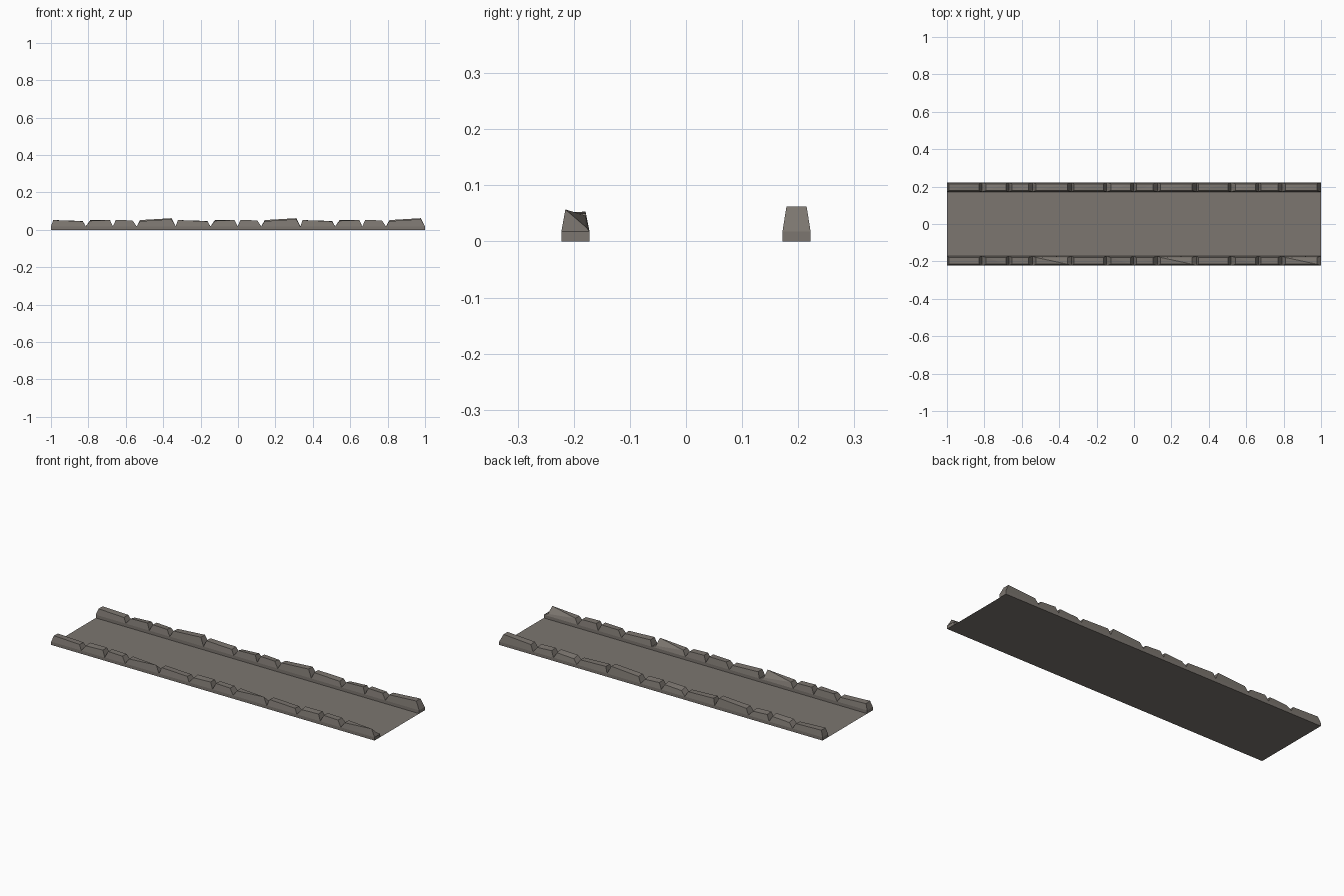
import bpy, bmesh

if "Cube" in bpy.data.objects:
    bpy.data.objects.remove(bpy.data.objects["Cube"])

stone = bpy.data.materials.new("warm_grey_stone")
stone.diffuse_color = (0.2, 0.18, 0.16, 1)
stone.use_nodes = True
stone.node_tree.nodes["Principled BSDF"].inputs["Base Color"].default_value = stone.diffuse_color


def add_object(name, bm):
    bmesh.ops.recalc_face_normals(bm, faces=bm.faces[:])
    me = bpy.data.meshes.new(name)
    bm.to_mesh(me)
    bm.free()
    me.materials.append(stone)
    ob = bpy.data.objects.new(name, me)
    bpy.context.collection.objects.link(ob)
    return ob


def add_stone(bm, x0, x1, side, heights, ins0, ins1):
    """Kerb stone: vertical base, then a tapered top.
    heights = outer-left, outer-right, inner-right, inner-left."""
    yo, yi = 0.222 * side, 0.172 * side
    to, ti = 0.215 * side, 0.179 * side
    corners = [(x0, yo), (x1, yo), (x1, yi), (x0, yi)]
    tops = [(x0 + ins0, to), (x1 - ins1, to), (x1 - ins1, ti), (x0 + ins0, ti)]
    rings = [[bm.verts.new((x, y, 0)) for x, y in corners],
             [bm.verts.new((x, y, 0.018)) for x, y in corners],
             [bm.verts.new((x, y, h)) for (x, y), h in zip(tops, heights)]]
    for a, b in zip(rings, rings[1:]):
        for i in range(4):
            j = (i + 1) % 4
            bm.faces.new((a[i], a[j], b[j], b[i]))
    bm.faces.new(rings[0][::-1])
    # split the top so uneven stones stay flat faced
    t = rings[2]
    bm.faces.new((t[0], t[1], t[3]))
    bm.faces.new((t[1], t[2], t[3]))


# Road surface
bm = bmesh.new()
bm.faces.new([bm.verts.new(p) for p in
              ((-1, -0.18, 0), (1, -0.18, 0), (1, 0.18, 0), (-1, 0.18, 0))])
road = add_object("road_surface", bm)
if road.data.polygons[0].normal.z < 0:
    road.data.flip_normals()

# Repeating four-stone pattern: start, end, left inset, right inset
period = 2 / 3
pattern = [(0.0, 0.186, 0.012, 0.016), (0.186, 0.331, 0.024, 0.016),
           (0.331, 0.458, 0.016, 0.022), (0.458, period, 0.018, 0.022)]
front_heights = [(0.052, 0.045, 0.043, 0.05), (0.048, 0.052, 0.053, 0.052),
                 (0.053, 0.050, 0.050, 0.052), (0.046, 0.057, 0.026, 0.046)]
back_heights = [(0.052, 0.047, 0.045, 0.052), (0.042, 0.048, 0.053, 0.05),
                (0.050, 0.045, 0.050, 0.053), (0.050, 0.062, 0.062, 0.052)]

# Kerbs along both edges
for name, side, hs in (("front_kerb", -1, front_heights),
                       ("back_kerb", 1, back_heights)):
    bm = bmesh.new()
    for k in range(3):
        for (a, b, i0, i1), h in zip(pattern, hs):
            x = -1 + k * period
            add_stone(bm, x + a, x + b, side, h, i0, i1)
    add_object(name, bm)
